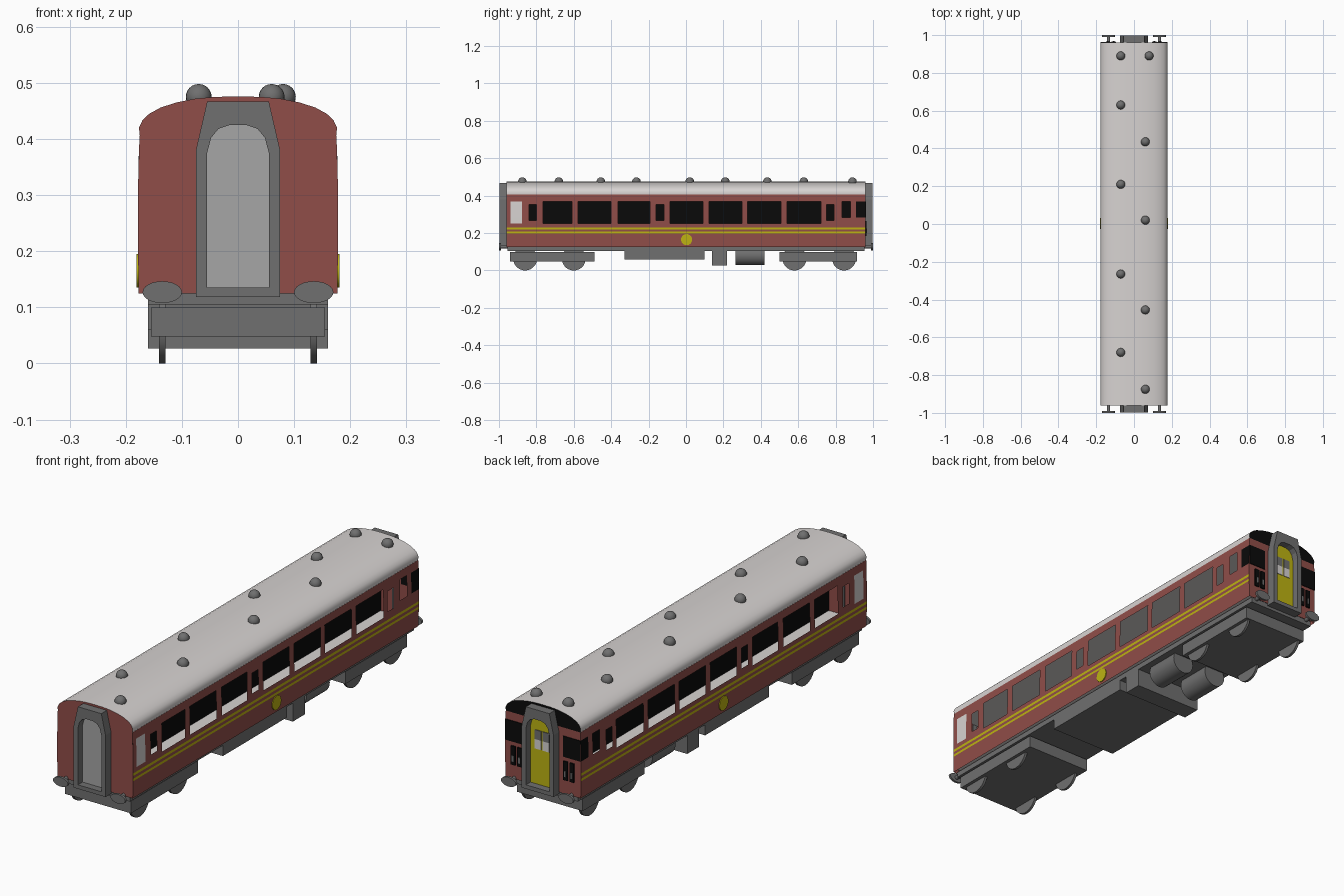
import bpy, bmesh, math
from mathutils import Matrix

if "Cube" in bpy.data.objects:
    bpy.data.objects.remove(bpy.data.objects["Cube"])


def material(name, r, g, b):
    m = bpy.data.materials.new(name)
    m.diffuse_color = (r, g, b, 1)
    m.use_nodes = True
    m.node_tree.nodes["Principled BSDF"].inputs["Base Color"].default_value = m.diffuse_color
    return m


RED = material("maroon paint", .28, .075, .066)
ROOF = material("pale grey", .68, .65, .64)
GREY = material("dark grey metal", .16, .16, .16)
DOOR = material("mid grey", .38, .38, .38)
YELLOW = material("yellow paint", .51, .45, .006)
BLACK = material("black", .003, .003, .003)


def finish(name, bm, mats, smooth=False, normals=True):
    if normals:
        bmesh.ops.recalc_face_normals(bm, faces=bm.faces[:])
    me = bpy.data.meshes.new(name)
    bm.to_mesh(me)
    bm.free()
    for m in mats:
        me.materials.append(m)
    ob = bpy.data.objects.new(name, me)
    bpy.context.collection.objects.link(ob)
    if smooth:
        bpy.ops.object.select_all(action='DESELECT')
        ob.select_set(True)
        bpy.context.view_layer.objects.active = ob
        bpy.ops.object.shade_smooth_by_angle(angle=math.radians(35))
    return ob


def box(name, x0, x1, y0, y1, z0, z1, mat):
    bm = bmesh.new()
    bmesh.ops.create_cube(bm, size=1)
    for v in bm.verts:
        v.co = ((x0 + x1) / 2 + v.co.x * (x1 - x0), (y0 + y1) / 2 + v.co.y * (y1 - y0),
                (z0 + z1) / 2 + v.co.z * (z1 - z0))
    return finish(name, bm, [mat])


def cylinder(name, centre, r, depth, axis, mat, segs=24, scale=(1, 1, 1)):
    bm = bmesh.new()
    bmesh.ops.create_cone(bm, cap_ends=True, segments=segs, radius1=r, radius2=r, depth=depth)
    turn = Matrix.Rotation(math.pi / 2, 4, 'Y' if axis == 'X' else 'X')
    bm.transform(Matrix.Translation(centre) @ Matrix.Diagonal((*scale, 1)) @ turn)
    return finish(name, bm, [mat], True)


def side_x(z):
    # gently bowed side wall
    t = (z - .265) / .14
    return .1785 - (.0015 if t < 0 else .003) * t * t


# side walls: a grid with window cells left open and stripes coloured by height
BIG, LOW, HIGH = (.25, .37), (.266, .352), (.282, .37)
WINDOWS = [(-.84, -.80, LOW), (-.765, -.61, BIG), (-.577, -.40, BIG), (-.363, -.193, BIG),
           (-.16, -.118, LOW), (-.085, .09, BIG), (.123, .30, BIG), (.33, .508, BIG),
           (.54, .722, BIG), (.75, .79, LOW), (.835, .88, HIGH)]
PANEL, CORNER = (-.937, -.877), (.91, .96)
ROWS = [.125, .198, .208, .220, .231, .25, .266, .282, .352, .37, .405]
cuts = sorted({-.96, .96, *PANEL, *CORNER, *[w[0] for w in WINDOWS], *[w[1] for w in WINDOWS]})
for s, label in ((1, "right"), (-1, "left")):
    bm = bmesh.new()
    grid = [[bm.verts.new((s * side_x(z), y, z)) for z in ROWS] for y in cuts]
    for i in range(len(cuts) - 1):
        for j in range(len(ROWS) - 1):
            y, z = (cuts[i] + cuts[i + 1]) / 2, (ROWS[j] + ROWS[j + 1]) / 2
            if any(a < y < b and h[0] < z < h[1] for a, b, h in WINDOWS):
                continue
            quad = [grid[i][j], grid[i + 1][j], grid[i + 1][j + 1], grid[i][j + 1]]
            f = bm.faces.new(quad if s > 0 else quad[::-1])
            if .198 < z < .208 or .220 < z < .231:
                f.material_index = 1
            elif PANEL[0] < y < PANEL[1] and .25 < z < .37:
                f.material_index = 2
            elif y > CORNER[0] and .282 < z < .37:
                f.material_index = 3
    bmesh.ops.delete(bm, geom=[v for v in bm.verts if not v.link_faces], context='VERTS')
    finish(label + "_side_wall", bm, [RED, YELLOW, ROOF, BLACK], normals=False)
    cylinder(label + "_side_disc", (s * .178, .003, .165), .03, .006, 'X', YELLOW, 16)

# roof: arched strip swept along the length
ARCH = [(.175, .405), (.1765, .42), (.170, .434), (.158, .445), (.138, .456), (.11, .465),
        (.075, .472), (.04, .475), (0, .476)]
arch = ARCH + [(-x, z) for x, z in ARCH[-2::-1]]
bm = bmesh.new()
rails = [[bm.verts.new((x, y, z)) for x, z in arch] for y in (-.96, .96)]
for k in range(len(arch) - 1):
    f = bm.faces.new([rails[0][k], rails[1][k], rails[1][k + 1], rails[0][k + 1]])
    f.smooth = True
finish("roof", bm, [ROOF], normals=False)

# end walls; the back one is black above the side height
for s, label in ((-1, "front"), (1, "back")):
    bm = bmesh.new()
    low = [(side_x(z), z) for z in (.125, .2, .27, .34, .405)]
    for pts, idx in ((low + [(-x, z) for x, z in low[::-1]], 0), (arch, 1 if s > 0 else 0)):
        f = bm.faces.new([bm.verts.new((x, s * .96, z)) for x, z in pts])
        f.material_index = idx
        f.normal_update()
        if f.normal.y * s < 0:
            f.normal_flip()
    finish(label + "_end_wall", bm, [RED, BLACK], normals=False)

    # gangway frame: ring between an outer and an arched inner outline
    outer = [(.075, .118), (.075, .38), (.065, .4235), (.055, .467), (.02, .467)]
    inner = [(.055, .135), (.055, .375), (.048, .402), (.035, .418), (.015, .425)]
    outer += [(-x, z) for x, z in outer[::-1]]
    inner += [(-x, z) for x, z in inner[::-1]]
    bm = bmesh.new()
    loops = [[bm.verts.new((x, s * y, z)) for x, z in pts]
             for pts, y in ((outer, .955), (outer, .997), (inner, .997), (inner, .955))]
    n = len(outer)
    for a in range(4):
        A, B = loops[a], loops[(a + 1) % 4]
        for k in range(n):
            bm.faces.new([A[k], A[(k + 1) % n], B[(k + 1) % n], B[k]])
    finish(label + "_gangway_frame", bm, [GREY])

    # door filling the arch
    bm = bmesh.new()
    f = bm.faces.new([bm.verts.new((x, s * .966, z)) for x, z in inner])
    f.normal_update()
    if f.normal.y * s < 0:
        f.normal_flip()
    finish(label + "_door", bm, [YELLOW if s > 0 else DOOR], normals=False)

    # buffers
    for x in (-.135, .135):
        cylinder(label + "_buffer_head", (x, s * .995, .127), .035, .01, 'Y', GREY, 24, (1, 1, .56))
        cylinder(label + "_buffer_rod", (x, s * .97, .127), .009, .05, 'Y', GREY, 12)

# back end details: door panes, corner windows, lamp bars
for s in (-1, 1):
    a, b = sorted((s * .003, s * .034))
    box("door_pane_lower", a, b, .966, .969, .285, .325, ROOF)
    box("door_pane_upper", a, b, .966, .969, .325, .365, GREY)
    a, b = sorted((s * .095, s * .177))
    box("corner_window", a, b, .958, .963, .282, .37, BLACK)
    for x in (.108, .138):
        a, b = sorted((s * (x - .01), s * (x + .01)))
        box("lamp_bar", a, b, .96, .966, .185, .265, BLACK)
        box("lamp_lens", s * x - .004, s * x + .004, .966, .968, .20, .225, GREY)

# interior: floor, ceiling and central partition
box("cabin_floor", -.174, .174, -.955, .955, .14, .146, ROOF)
box("cabin_ceiling", -.173, .173, -.955, .955, .39, .396, ROOF)
box("cabin_partition", -.003, .003, -.955, .955, .146, .39, BLACK)

# roof vents
VENTS = [(-.07, y) for y in (.89, .63, .21, -.265, -.68)]
VENTS += [(.06, y) for y in (.435, .02, -.455, -.875)] + [(.08, .89)]
for x, y in VENTS:
    bm = bmesh.new()
    bmesh.ops.create_uvsphere(bm, u_segments=20, v_segments=12, radius=.023,
                              matrix=Matrix.Translation((x, y, .475)))
    finish("roof_vent", bm, [GREY], True)

# underframe and equipment
box("underframe", -.16, .16, -.955, .955, .105, .128, GREY)
box("battery_box", -.16, .16, -.33, .10, .06, .11, GREY)
box("equipment_box", -.16, .16, .14, .22, .027, .11, GREY)
for x in (-.085, .085):
    cylinder("air_tank", (x, .343, .08), .052, .156, 'Y', GREY, 28)

# bogies with wheels
for label, y0, y1, axles in (("front", -.94, -.49, (-.86, -.60)), ("back", .50, .915, (.58, .845))):
    box(label + "_bogie_frame", -.155, .155, y0, y1, .048, .1, GREY)
    for y in axles:
        for x in (-.135, .135):
            cylinder(label + "_wheel", (x, y, .064), .064, .011, 'X', GREY, 28)
